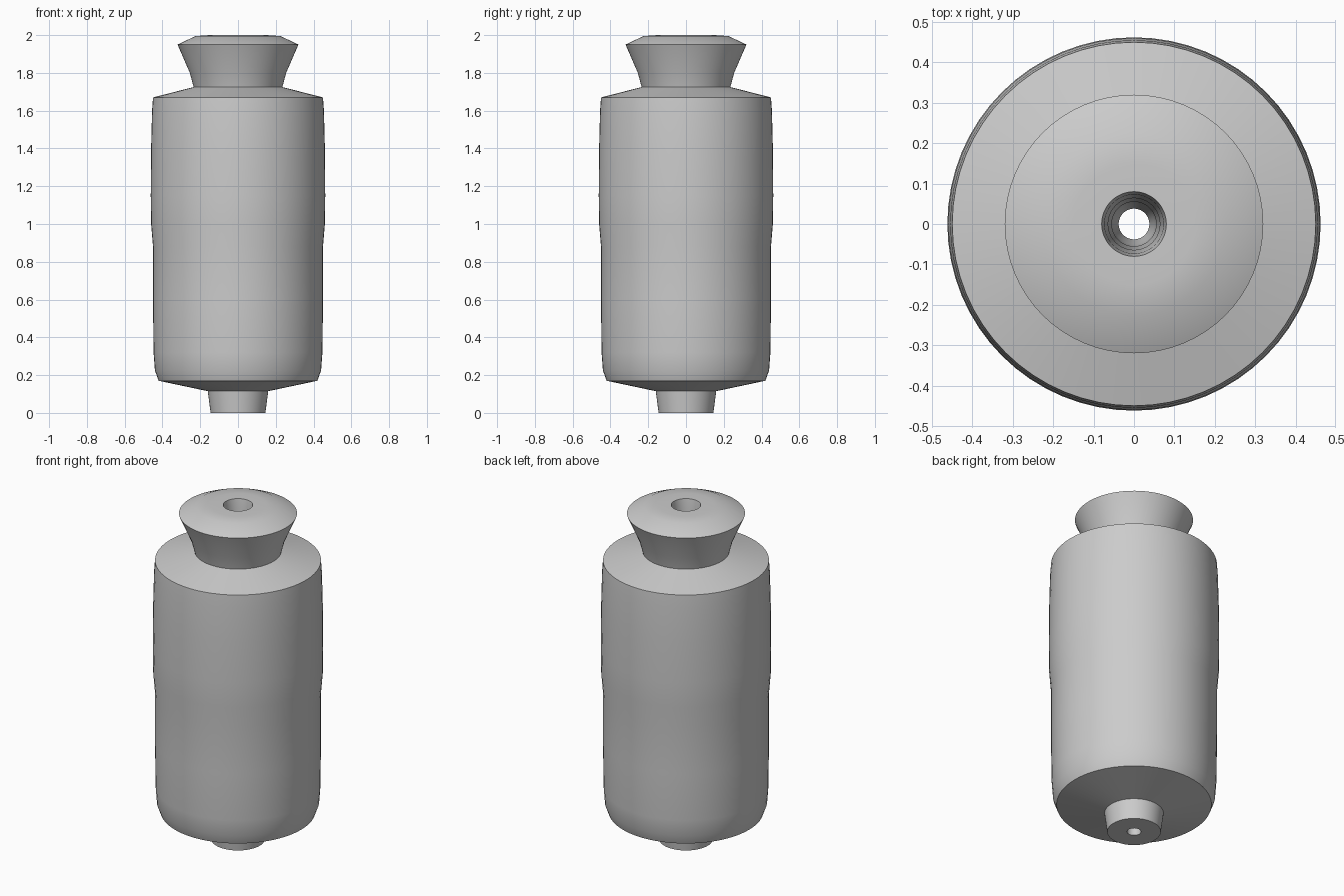
import bpy, bmesh, math

cube = bpy.data.objects.get("Cube")
if cube:
    bpy.data.objects.remove(cube, do_unlink=True)

SEGMENTS = 64

grey = bpy.data.materials.new("plain grey")
grey.use_nodes = True
colour = (0.6, 0.6, 0.6, 1)
grey.diffuse_color = colour
grey.node_tree.nodes["Principled BSDF"].inputs["Base Color"].default_value = colour


def lathe(name, profile):
    """Spin a closed (radius, height) profile around z."""
    bm = bmesh.new()
    rings = []
    for r, z in profile:
        rings.append([bm.verts.new((r * math.cos(a), r * math.sin(a), z))
                      for a in (math.tau * i / SEGMENTS for i in range(SEGMENTS))])
    for lower, upper in zip(rings, rings[1:] + rings[:1]):
        for i in range(SEGMENTS):
            j = (i + 1) % SEGMENTS
            bm.faces.new((lower[i], lower[j], upper[j], upper[i]))
    bmesh.ops.recalc_face_normals(bm, faces=bm.faces)
    mesh = bpy.data.meshes.new(name)
    bm.to_mesh(mesh)
    bm.free()
    mesh.materials.append(grey)
    obj = bpy.data.objects.new(name, mesh)
    bpy.context.collection.objects.link(obj)
    bpy.ops.object.select_all(action="DESELECT")
    obj.select_set(True)
    bpy.context.view_layer.objects.active = obj
    bpy.ops.object.shade_smooth_by_angle(angle=math.radians(30))
    return obj


# Foot, barrel, shoulder, flared neck and domed cap
outer = [(0.145, 0), (0.16, 0.115), (0.42, 0.17), (0.44, 0.225), (0.447, 0.32),
         (0.45, 0.6), (0.45, 0.88), (0.46, 1.0), (0.462, 1.15), (0.46, 1.4),
         (0.455, 1.6), (0.45, 1.67), (0.235, 1.725), (0.255, 1.8),
         (0.32, 1.95), (0.225, 1.995), (0.15, 2.0)]

# Stepped bore running right through the middle
bore = [(0.08, 2.0), (0.073, 1.95), (0.064, 1.725), (0.064, 1.67),
        (0.055, 1.0), (0.05, 0.17), (0.038, 0.115), (0.038, 0)]

lathe("bottle_body", outer + bore)
